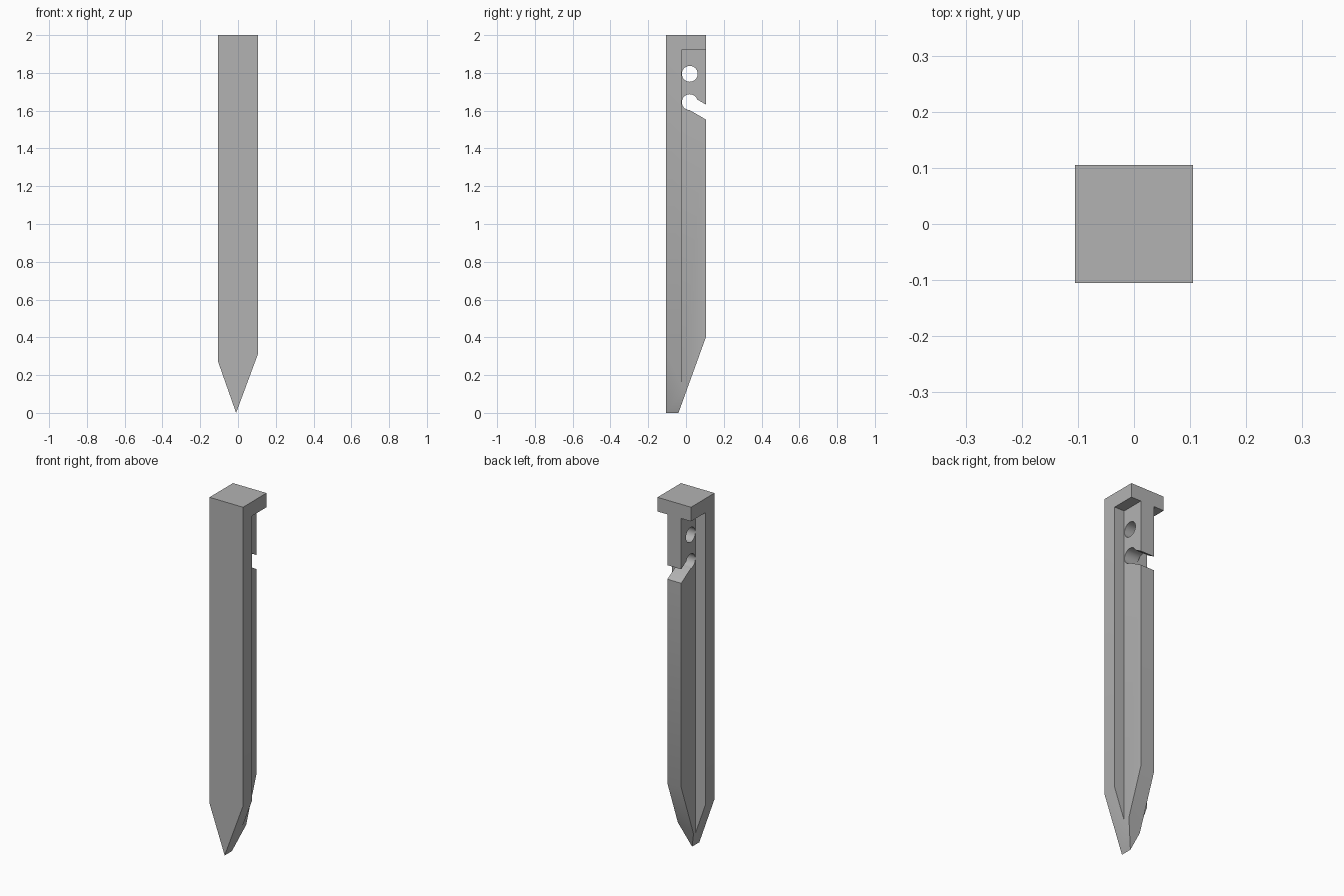
import bpy
import bmesh
from math import cos, sin, pi, radians

if "Cube" in bpy.data.objects:
    bpy.data.objects.remove(bpy.data.objects["Cube"], do_unlink=True)

HALF = 0.105      # half width of the square head
WEB = 0.043       # half thickness of the rear rib
FLANGE = -0.025   # rear face of the front plate
HEAD = 1.92       # underside of the head

grey = bpy.data.materials.new("plain grey")
grey.use_nodes = True
colour = (0.45, 0.45, 0.45, 1)
grey.diffuse_color = colour
grey.node_tree.nodes["Principled BSDF"].inputs["Base Color"].default_value = colour


def prism(name, points, axis, low, high):
    """Extrude a (horizontal, z) profile along x or y."""
    place = (lambda d, p: (d, p[0], p[1])) if axis == "x" else (lambda d, p: (p[0], d, p[1]))
    bm = bmesh.new()
    face = bm.faces.new([bm.verts.new(place(low, p)) for p in points])
    moved = bmesh.ops.extrude_face_region(bm, geom=[face])["geom"]
    shift = place(high - low, (0, 0))
    bmesh.ops.translate(bm, verts=[v for v in moved if isinstance(v, bmesh.types.BMVert)], vec=shift)
    bmesh.ops.recalc_face_normals(bm, faces=bm.faces)
    mesh = bpy.data.meshes.new(name)
    bm.to_mesh(mesh)
    bm.free()
    mesh.materials.append(grey)
    obj = bpy.data.objects.new(name, mesh)
    bpy.context.collection.objects.link(obj)
    return obj


def rect(a, b, low, high):
    return [(a, low), (b, low), (b, high), (a, high)]


def circle(y, z, radius, count=32):
    return [(y + radius * cos(2 * pi * i / count), z + radius * sin(2 * pi * i / count))
            for i in range(count)]


# Square bar that the peg is cut from
peg = prism("peg_body", rect(-HALF, HALF, 0, 2), "y", -HALF, HALF)

cutters = []
# Side channels leave a front plate, a rear rib and the head
for side in (-1, 1):
    low, high = sorted((side * WEB, side * 0.2))
    cutters.append(prism("channel", rect(FLANGE, 0.2, -0.1, HEAD), "x", low, high))

# Pointed tip: two side bevels meeting in an edge, and a rear bevel
cutters.append(prism("right_bevel", [(-0.01, 0), (-HALF, 0.27), (-0.2, 0.54), (-0.2, -0.1), (-0.01, -0.1)], "y", -0.2, 0.2))
cutters.append(prism("left_bevel", [(-0.01, 0), (HALF, 0.31), (0.2, 0.566), (0.2, -0.1), (-0.01, -0.1)], "y", -0.2, 0.2))
cutters.append(prism("rear_bevel", [(-0.04, 0), (HALF, 0.4), (0.2, 0.662), (0.2, -0.1), (-0.076, -0.1)], "x", -0.2, 0.2))

# Cord hole, hook hole and the sloping slot into the hook
cutters.append(prism("cord_hole", circle(0.02, 1.795, 0.042), "x", -0.08, 0.08))
cutters.append(prism("hook_hole", circle(0.02, 1.645, 0.042), "x", -0.08, 0.08))
cutters.append(prism("hook_slot", [(0.012, 1.607), (0.125, 1.542), (0.125, 1.621), (0.02, 1.682)], "x", -0.081, 0.081))

bpy.context.view_layer.objects.active = peg
for cutter in cutters:
    cut = peg.modifiers.new(cutter.name, "BOOLEAN")
    cut.operation = "DIFFERENCE"
    cut.solver = "EXACT"
    cut.object = cutter
    bpy.ops.object.modifier_apply(modifier=cut.name)
    bpy.data.objects.remove(cutter, do_unlink=True)

# Smooth the holes and the shallow tip corners, keep the rest sharp
bpy.ops.object.select_all(action="DESELECT")
peg.select_set(True)
bpy.ops.object.shade_smooth_by_angle(angle=radians(30))
